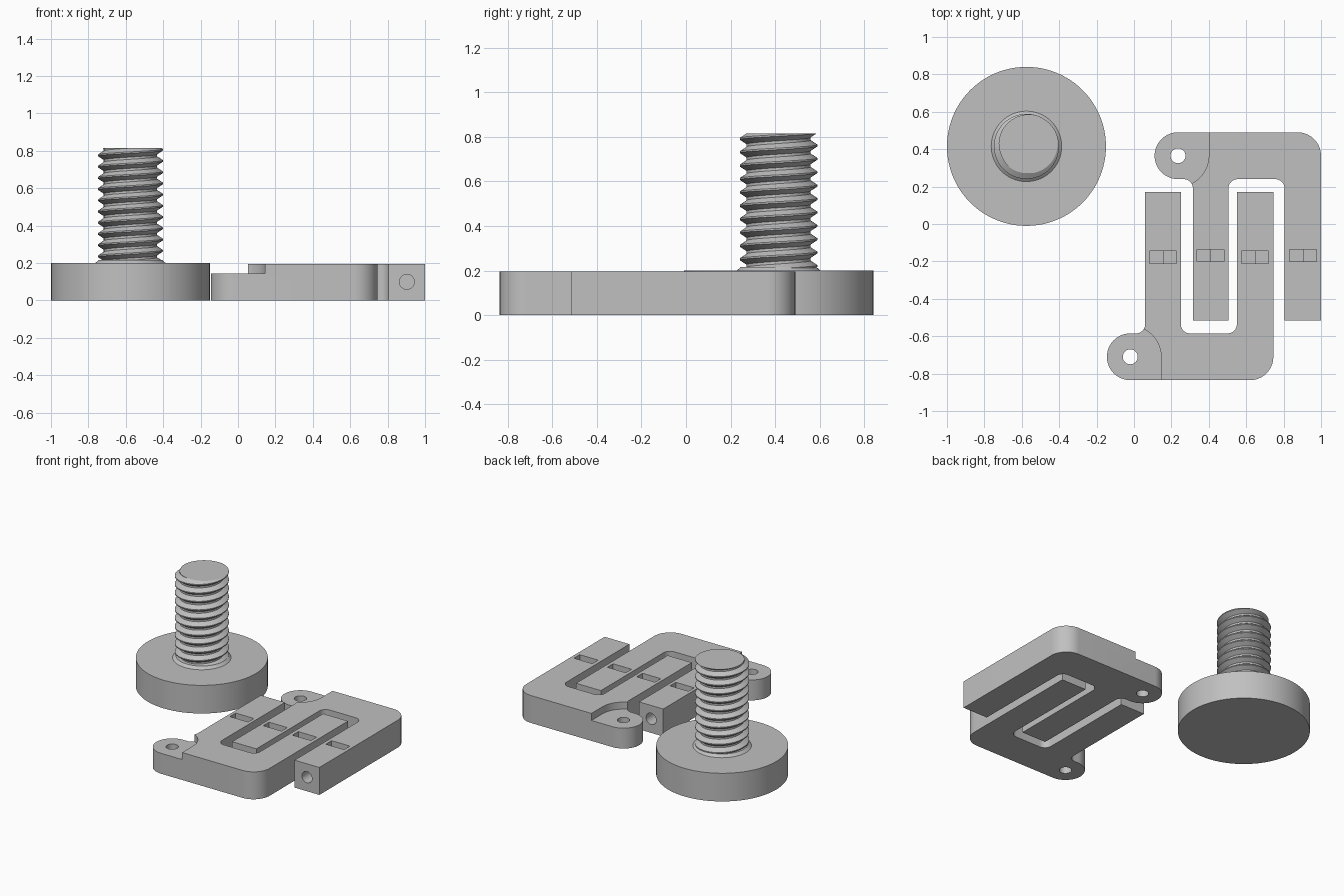
import bpy, bmesh, math
from mathutils import Vector, Matrix

if "Cube" in bpy.data.objects:
    bpy.data.objects.remove(bpy.data.objects["Cube"])

GREY = (0.53, 0.53, 0.53, 1)
grey = bpy.data.materials.new("plain grey")
grey.use_nodes = True
grey.diffuse_color = GREY
grey.node_tree.nodes["Principled BSDF"].inputs["Base Color"].default_value = GREY


def finish(name, bm):
    bmesh.ops.recalc_face_normals(bm, faces=bm.faces)
    me = bpy.data.meshes.new(name)
    bm.to_mesh(me)
    bm.free()
    me.materials.append(grey)
    ob = bpy.data.objects.new(name, me)
    bpy.context.collection.objects.link(ob)
    return ob


def smooth(ob, angle=30):
    bpy.ops.object.select_all(action='DESELECT')
    ob.select_set(True)
    bpy.context.view_layer.objects.active = ob
    bpy.ops.object.shade_smooth_by_angle(angle=math.radians(angle))


def arc(cx, cy, r, start, end, n=12):
    angles = [math.radians(start + (end - start) * i / n) for i in range(n + 1)]
    return [(cx + r * math.cos(a), cy + r * math.sin(a)) for a in angles]


def slab(name, outline, z0, z1):
    bm = bmesh.new()
    face = bm.faces.new([bm.verts.new((x, y, z0)) for x, y in outline])
    top = bmesh.ops.extrude_face_region(bm, geom=[face])["geom"]
    bmesh.ops.translate(bm, vec=(0, 0, z1 - z0),
                        verts=[g for g in top if isinstance(g, bmesh.types.BMVert)])
    return finish(name, bm)


def rect(x0, x1, y0, y1):
    return [(x0, y0), (x1, y0), (x1, y1), (x0, y1)]


def cut(ob, cutter):
    cutter.hide_render = True
    mod = ob.modifiers.new("cut", 'BOOLEAN')
    mod.operation, mod.solver, mod.object = 'DIFFERENCE', 'EXACT', cutter
    bpy.context.view_layer.objects.active = ob
    bpy.ops.object.modifier_apply(modifier=mod.name)
    bpy.data.objects.remove(cutter)


# Forked plate: lug, crossbar and two prongs
LUG = (0.235, 0.365)
outline = (arc(*LUG, 0.125, 90, 270, 32)
           + arc(0.265, 0.19, 0.05, 90, 0)
           + [(0.315, -0.515), (0.505, -0.515)]
           + arc(0.555, 0.19, 0.05, 180, 90)
           + arc(0.755, 0.19, 0.05, 90, 0)
           + [(0.805, -0.515), (1.0, -0.515)]
           + arc(0.875, 0.365, 0.125, 0, 90, 16))
plate = slab("back_fork", outline, 0, 0.195)

# Lowered lug with a through hole
step = arc(*LUG, 0.165, 180, 360, 40) + [(0.4, 0.6), (0.07, 0.6)]
cut(plate, slab("step_cutter", step, 0.145, 0.3))
cut(plate, slab("lug_hole_cutter", arc(*LUG, 0.04, 0, 348.75, 31), -0.1, 0.3))

# Two-level slots and round end sockets in the prongs
for x in (0.41, 0.9025):
    cut(plate, slab("slot_cutter", rect(x - 0.072, x + 0.072, -0.2, -0.135), 0.12, 0.3))
    cut(plate, slab("deep_slot_cutter", rect(x - 0.072, x, -0.2, -0.135), 0.06, 0.3))
    socket = slab("socket_cutter", arc(0, 0, 0.04, 0, 348.75, 31), -0.1, 0.25)
    socket.data.transform(Matrix.Translation((x, -0.515, 0.1))
                          @ Matrix.Rotation(-math.pi / 2, 4, 'X'))
    cut(plate, socket)

# Interlocking mirrored fork
mirrored = plate.data.copy()
mirrored.transform(Matrix.Translation((-0.255, -0.345, 0)) @ Matrix.Diagonal((1, -1, 1, 1)))
mirrored.flip_normals()
front_fork = bpy.data.objects.new("front_fork", mirrored)
bpy.context.collection.objects.link(front_fork)
smooth(plate)
smooth(front_fork)

# Knob base
CX, CY = -0.575, 0.415
smooth(slab("knob_head", arc(CX, CY, 0.425, 0, 356.25, 95), 0, 0.2))


# Flared collar at the foot of the screw
bm = bmesh.new()
bmesh.ops.create_cone(bm, cap_ends=True, segments=64, radius1=0.192, radius2=0.168,
                      depth=0.02, matrix=Matrix.Translation((CX, CY, 0.207)))
smooth(finish("screw_collar", bm))

# Helical screw thread, trimmed flat at the top
PITCH, TURNS, SEG, TOP = 0.06, 13, 64, 0.815
profile = [(0.0, 0.143), (0.2, 0.143), (0.54, 0.174), (0.66, 0.174)]
bm = bmesh.new()
columns = []
for j in range(SEG):
    a = 2 * math.pi * j / SEG
    col = []
    for k in range(TURNS):
        for f, r in profile:
            z = 0.11 + PITCH * (k + f + j / SEG)
            col.append(bm.verts.new((CX + r * math.cos(a), CY + r * math.sin(a), z)))
    columns.append(col)
n = len(profile)
for j in range(SEG):
    shift = n if j == SEG - 1 else 0
    here, there = columns[j], columns[(j + 1) % SEG]
    for i in range(len(here) - 1 - shift):
        bm.faces.new((here[i], there[i + shift], there[i + 1 + shift], here[i + 1]))
bmesh.ops.recalc_face_normals(bm, faces=bm.faces)
for z, normal in ((0.19, (0, 0, -1)), (TOP, (0, 0, 1))):
    res = bmesh.ops.bisect_plane(bm, geom=bm.verts[:] + bm.edges[:] + bm.faces[:],
                                 plane_co=Vector((0, 0, z)), plane_no=normal,
                                 clear_outer=True)
    rim = [e for e in res["geom_cut"] if isinstance(e, bmesh.types.BMEdge)]
    bmesh.ops.contextual_create(bm, geom=rim)
smooth(finish("screw_thread", bm), 25)
